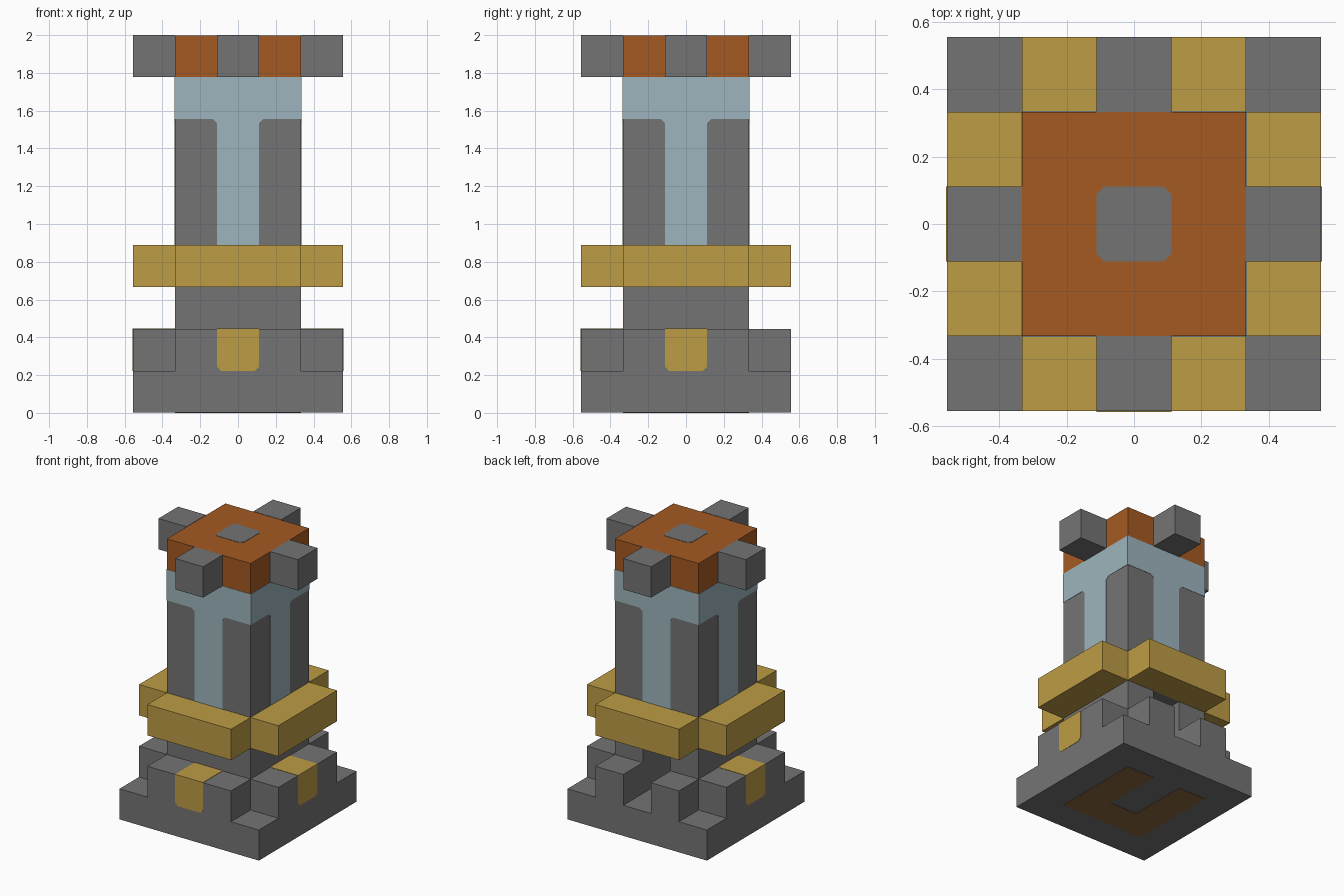
import bpy
import bmesh
from math import pi
from mathutils import Matrix

U = 2 / 9        # one block of the tower's grid
THIN = 0.01      # painted plate thickness, in blocks

cube = bpy.data.objects.get("Cube")
if cube:
    bpy.data.objects.remove(cube, do_unlink=True)


def material(name, hex_code):
    srgb = [int(hex_code[i:i + 2], 16) / 255 for i in (0, 2, 4)]
    rgba = [c / 12.92 if c < 0.04 else ((c + 0.055) / 1.055) ** 2.4 for c in srgb] + [1]
    mat = bpy.data.materials.new(name)
    mat.use_nodes = True
    mat.diffuse_color = rgba
    mat.node_tree.nodes["Principled BSDF"].inputs["Base Color"].default_value = rgba
    return mat


STONE = material("grey stone", "747474")
GOLD = material("gold", "BE9C45")
ORANGE = material("burnt orange", "A55A22")
GLASS = material("pale blue", "9DB5BD")
BROWN = material("brown", "8A6840")


def prism(name, outline, low, high, mat, frame=Matrix()):
    """Extrude a flat outline from low to high, then place it with frame."""
    bm = bmesh.new()
    face = bm.faces.new([bm.verts.new((x, y, low)) for x, y in outline])
    out = bmesh.ops.extrude_face_region(bm, geom=[face])
    top = [v for v in out["geom"] if isinstance(v, bmesh.types.BMVert)]
    bmesh.ops.translate(bm, verts=top, vec=(0, 0, high - low))
    bmesh.ops.recalc_face_normals(bm, faces=bm.faces)
    bm.transform(Matrix.Scale(U, 4) @ frame)
    mesh = bpy.data.meshes.new(name)
    bm.to_mesh(mesh)
    bm.free()
    mesh.materials.append(mat)
    obj = bpy.data.objects.new(name, mesh)
    bpy.context.collection.objects.link(obj)
    return obj


def rect(x0, y0, x1, y1):
    return [(x0, y0), (x1, y0), (x1, y1), (x0, y1)]


def mirrored(half):
    """Complete an outline that is symmetric in x."""
    return half + [(-x, y) for x, y in reversed(half)]


square = rect(-1.5, -1.5, 1.5, 1.5)
# Square with a doorway slot open to the back
doorway = mirrored([(0.5, -0.5), (0.5, 1.5), (1.5, 1.5), (1.5, -1.5)])
soft_square = mirrored([(0.4, -0.5), (0.5, -0.4), (0.5, 0.4), (0.4, 0.5)])
window = mirrored([(0.5, 4), (0.5, 6.9), (0.6, 7), (1.5, 7), (1.5, 8)])
panel = mirrored([(0.4, 1), (0.5, 1.1), (0.5, 2)])

# Base, column and cap
prism("base_inlay", doorway, 0, THIN, BROWN)
prism("base", rect(-2.5, -2.5, 2.5, 2.5), THIN, 1, STONE)
prism("column_foot", doorway, 1, 3, STONE)
prism("column", square, 3, 8, STONE)
prism("cap", square, 8, 9 - THIN, ORANGE)
prism("cap_inlay", soft_square, 9 - THIN, 9, STONE)

# Parts repeated on each side
for k, side in enumerate(("front", "left", "back", "right")):
    turn = Matrix.Rotation(k * pi / 2, 4, "Z")
    upright = turn @ Matrix.Rotation(pi / 2, 4, "X")
    prism(side + "_band", rect(-1.5, -2.5, 1.5, -1.5), 3, 4, GOLD, turn)
    prism(side + "_merlon", rect(-0.5, -2.5, 0.5, -1.5), 8, 9, STONE, turn)
    prism(side + "_window", window, 1.5, 1.5 + THIN, GLASS, upright)
    if side == "back":
        # Two posts flank the doorway
        for name, x in (("back_left_post", -1.5), ("back_right_post", 0.5)):
            prism(name, rect(x, -2.5, x + 1, -1.5), 1, 2, STONE, turn)
    else:
        prism(side + "_step", rect(-1.5, -2.5, 1.5, -1.5), 1, 2, STONE, turn)
        prism(side + "_panel", panel, 2.5, 2.5 + THIN, GOLD, upright)
        prism(side + "_panel_top", rect(-0.5, -2.5 - THIN, 0.5, -1.5),
              2, 2 + THIN, GOLD, turn)
